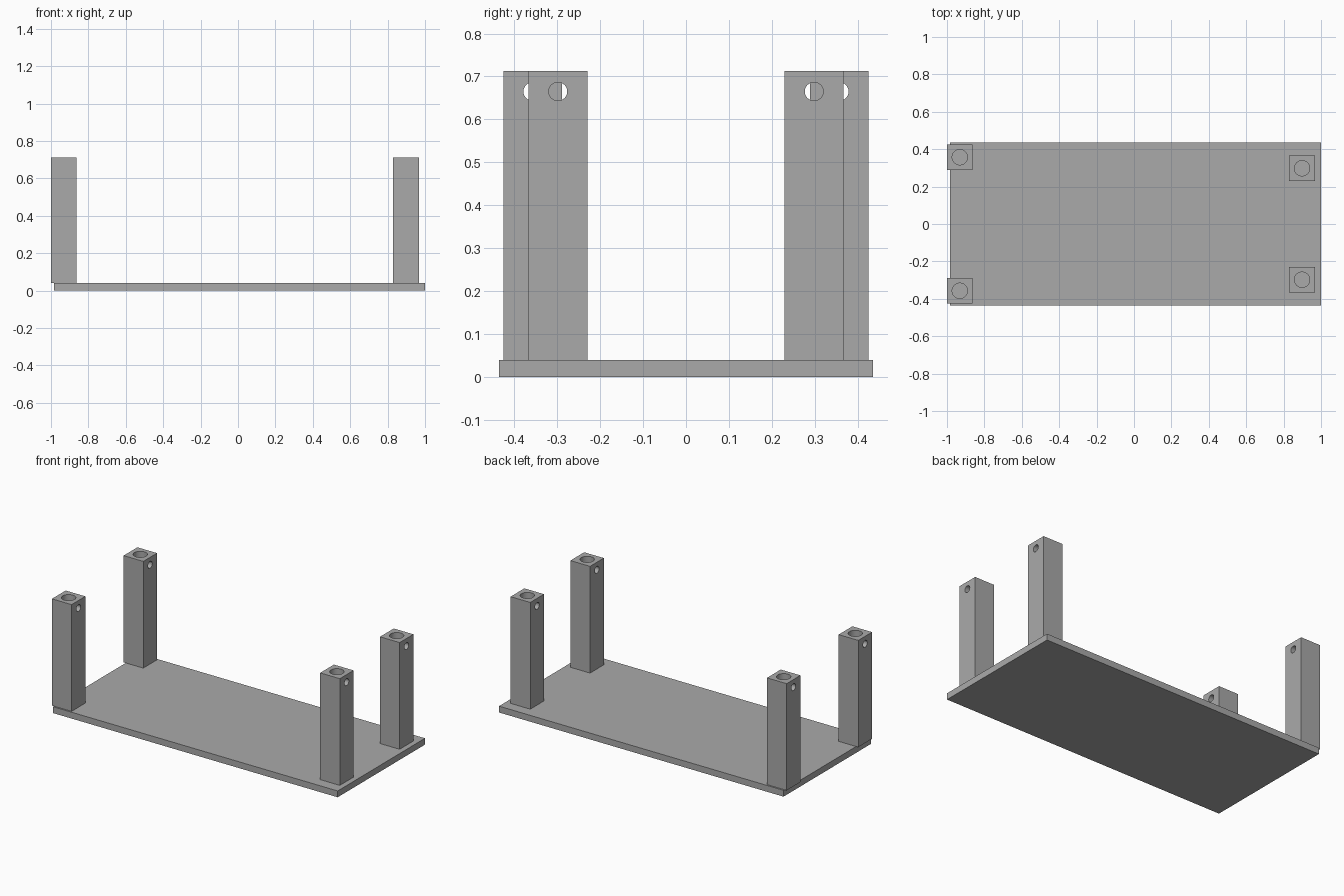
import bpy
import math

if "Cube" in bpy.data.objects:
    bpy.data.objects.remove(bpy.data.objects["Cube"])

grey = bpy.data.materials.new("plain grey")
grey.diffuse_color = (0.4, 0.4, 0.4, 1)
grey.use_nodes = True
grey.node_tree.nodes["Principled BSDF"].inputs["Base Color"].default_value = grey.diffuse_color

BOARD_TOP = 0.04
POST_TOP = 0.713
POST_WIDTH = 0.137


def box(name, low, high):
    """Box between two opposite corners."""
    centre = [(a + b) / 2 for a, b in zip(low, high)]
    bpy.ops.mesh.primitive_cube_add(size=1, location=centre)
    obj = bpy.context.object
    obj.name = name
    obj.scale = [b - a for a, b in zip(low, high)]
    bpy.ops.object.transform_apply(location=False, rotation=False, scale=True)
    obj.data.materials.append(grey)
    return obj


def drill(obj, radius, depth, centre, rotation=(0, 0, 0)):
    """Cut a round hole into a part."""
    bpy.ops.mesh.primitive_cylinder_add(vertices=48, radius=radius, depth=depth,
                                        location=centre, rotation=rotation)
    cutter = bpy.context.object
    cutter.hide_render = True
    cutter.data.materials.append(grey)
    mod = obj.modifiers.new("hole", 'BOOLEAN')
    mod.operation = 'DIFFERENCE'
    mod.solver = 'EXACT'
    mod.object = cutter
    bpy.context.view_layer.objects.active = obj
    bpy.ops.object.modifier_apply(modifier=mod.name)
    bpy.data.objects.remove(cutter)


def post(name, x, y):
    """Square post with a socket in its top and a cross hole near the top."""
    h = POST_WIDTH / 2
    obj = box(name, (x - h, y - h, BOARD_TOP), (x + h, y + h, POST_TOP))
    drill(obj, 0.041, 0.2, (x, y, POST_TOP))
    drill(obj, 0.0215, 0.3, (x, y, 0.665), (0, math.pi / 2, 0))
    bpy.ops.object.select_all(action='DESELECT')
    obj.select_set(True)
    bpy.ops.object.shade_smooth_by_angle(angle=math.radians(30))


# Base board
box("base_board", (-0.985, -0.435, 0), (1, 0.435, BOARD_TOP))

# Four posts: the left pair stands wider apart than the right pair
for side, sign in (("front", -1), ("back", 1)):
    post(f"{side}_left_post", -0.9315, sign * 0.357)
    post(f"{side}_right_post", 0.8985, sign * 0.298)
